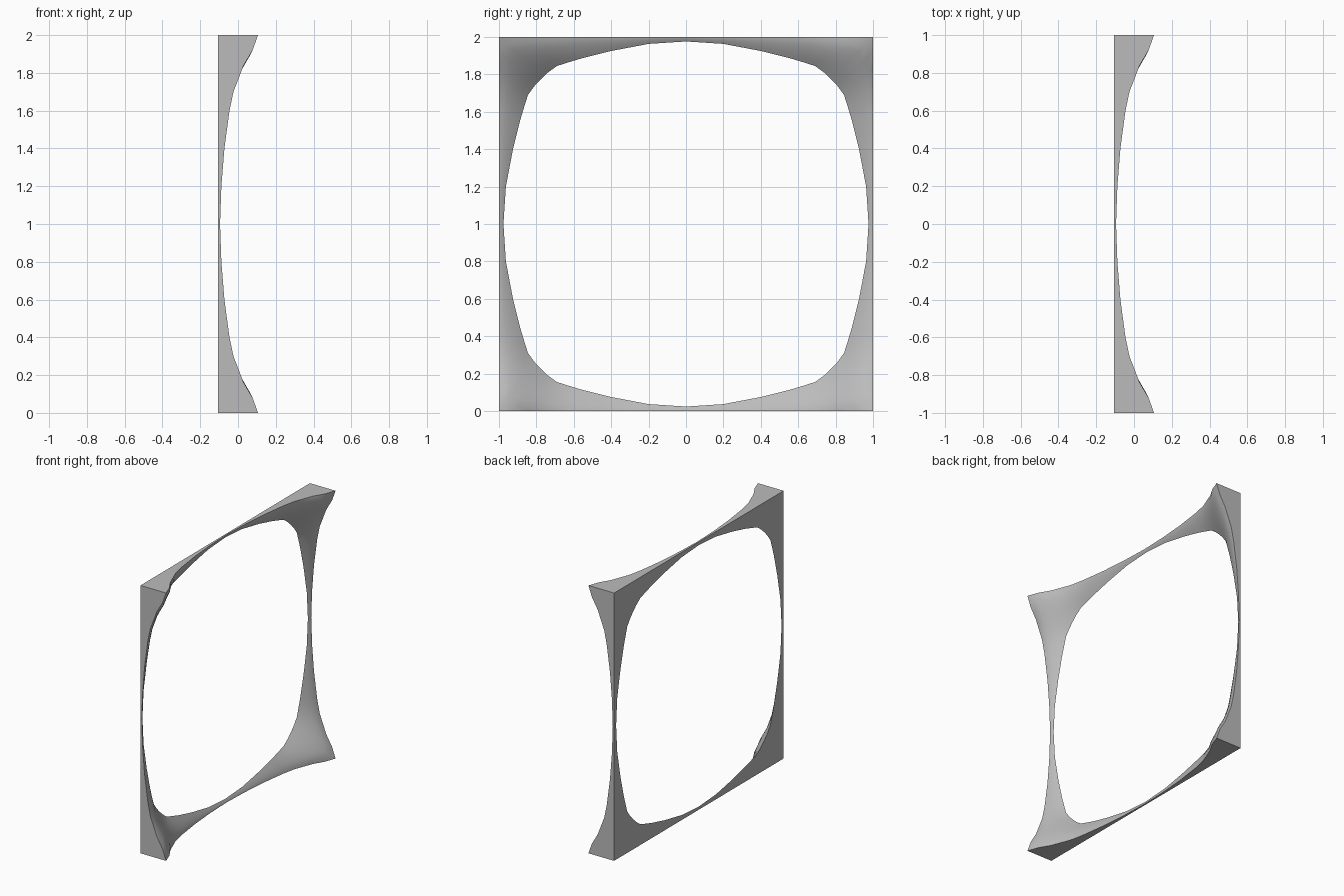
import bpy, bmesh, math
from mathutils import Matrix, Vector

if "Cube" in bpy.data.objects:
    bpy.data.objects.remove(bpy.data.objects["Cube"], do_unlink=True)

grey = bpy.data.materials.new("plain grey")
colour = (0.5, 0.5, 0.5, 1)
grey.diffuse_color = colour
grey.use_nodes = True
grey.node_tree.nodes["Principled BSDF"].inputs["Base Color"].default_value = colour

BACK = -0.106
STEPS = 6

# Half of one side, middle to corner: edge position, flare depth, opening point
half_side = [
    (0, -0.095, 0, 0.976), (0.2, -0.088, 0.2, 0.963), (0.4, -0.072, 0.4, 0.925),
    (0.6, -0.045, 0.55, 0.888), (0.7, -0.024, 0.62, 0.867), (0.84, 0.03, 0.69, 0.845),
    (0.92, 0.077, 0.738, 0.81), (1, 0.106, 0.775, 0.775),
]


def section(u, depth, a, b):
    """Closed cross-section: outer back edge, flared front, opening edge."""
    points = [Vector((BACK, u, 1))]
    for i in range(STEPS + 1):
        t = i / STEPS
        x = BACK + (depth - BACK) * (1 - t ** 1.4)
        points.append(Vector((x, u + (a - u) * t, 1 + (b - 1) * t)))
    return points


# One full side: the half plus its mirror image, without repeating the middle
right_half = [section(*row) for row in half_side]
left_half = [[Vector((p.x, -p.y, p.z)) for p in s] for s in right_half[:0:-1]]
side = left_half + right_half

# Four turned copies of the side make the closed frame
bm = bmesh.new()
for quarter in range(4):
    turn = Matrix.Translation((0, 0, 1)) @ Matrix.Rotation(quarter * math.pi / 2, 4, 'X')
    rings = [[bm.verts.new(turn @ p) for p in s] for s in side]
    for r0, r1 in zip(rings, rings[1:]):
        for i in range(len(r0)):
            j = (i + 1) % len(r0)
            bm.faces.new((r0[i], r0[j], r1[j], r1[i]))
bmesh.ops.remove_doubles(bm, verts=bm.verts, dist=0.0005)
bmesh.ops.recalc_face_normals(bm, faces=bm.faces)

mesh = bpy.data.meshes.new("flared_frame")
bm.to_mesh(mesh)
bm.free()
mesh.materials.append(grey)
frame = bpy.data.objects.new("flared_frame", mesh)
bpy.context.collection.objects.link(frame)

bpy.ops.object.select_all(action='DESELECT')
frame.select_set(True)
bpy.context.view_layer.objects.active = frame
bpy.ops.object.shade_smooth_by_angle(angle=math.radians(35))
